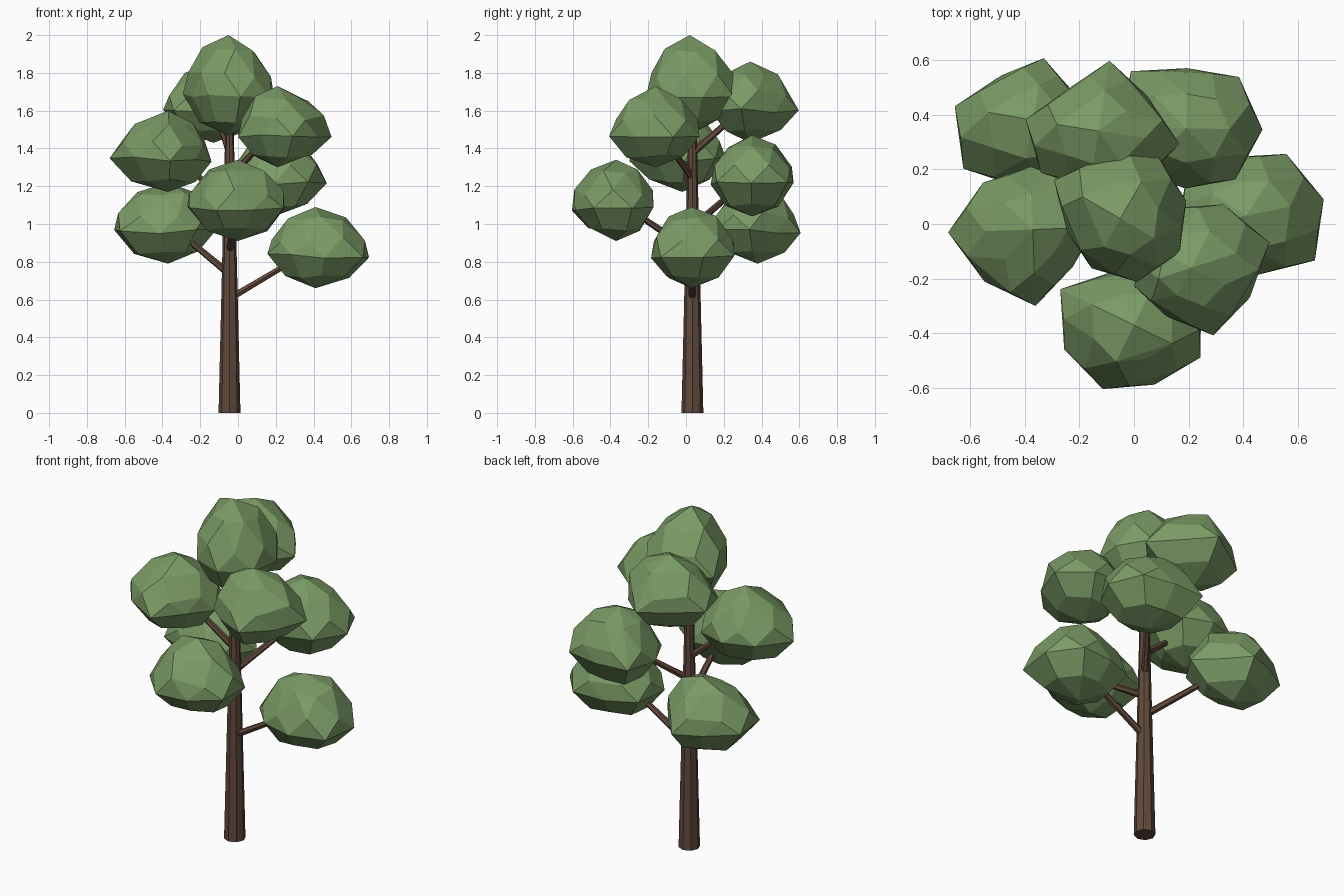
import bpy, bmesh, math, random
from mathutils import Vector

cube = bpy.data.objects.get("Cube")
if cube:
    bpy.data.objects.remove(cube)

rng = random.Random(4)


def material(name, rgb):
    mat = bpy.data.materials.new(name)
    mat.use_nodes = True
    mat.diffuse_color = (*rgb, 1)
    mat.node_tree.nodes["Principled BSDF"].inputs["Base Color"].default_value = (*rgb, 1)
    return mat


bark = material("brown bark", (0.118, 0.066, 0.044))
leaf = material("leaf green", (0.195, 0.325, 0.13))


def finish(bm, name, mat):
    bmesh.ops.recalc_face_normals(bm, faces=bm.faces)
    mesh = bpy.data.meshes.new(name)
    bm.to_mesh(mesh)
    bm.free()
    mesh.materials.append(mat)
    obj = bpy.data.objects.new(name, mesh)
    bpy.context.collection.objects.link(obj)
    return obj


def limb(name, start, end, r_start, r_end, sides):
    """Tapered round timber between two points."""
    start, end = Vector(start), Vector(end)
    axis = end - start
    bm = bmesh.new()
    bmesh.ops.create_cone(bm, cap_ends=True, segments=sides, radius1=r_start,
                          radius2=r_end, depth=axis.length)
    obj = finish(bm, name, bark)
    obj.location = (start + end) / 2
    obj.rotation_mode = 'QUATERNION'
    obj.rotation_quaternion = Vector((0, 0, 1)).rotation_difference(axis)


def foliage(name, centre, low, height, turn, radii):
    """Faceted leaf clump: a wide rim, a shoulder and rings closing to both tips."""
    middle = Vector(centre)
    rim = []
    for i, r in enumerate(radii):
        angle = math.radians(turn) + math.tau * i / len(radii)
        rim.append(Vector((math.cos(angle), math.sin(angle))) * r / 100)
    between = [(a + b) / 2 for a, b in zip(rim, rim[1:] + rim[:1])]
    # Ring points, height share, width share, height variation
    rings = [(rim, 0.14, 0.63, 0.02), (rim, 0.4, 1, 0.03),
             (between, 0.6, 0.98, 0.04), (rim, 0.85, 0.57, 0.04)]
    bm = bmesh.new()
    for tip in (low, low + height):
        bm.verts.new((*middle, tip))
    for points, level, width, vary in rings:
        for p in points:
            share = level + rng.uniform(-vary, vary)
            bm.verts.new((*(middle + p * width), low + height * share))
    hull = bmesh.ops.convex_hull(bm, input=bm.verts)
    spare = {g for g in hull["geom_interior"] + hull["geom_unused"]
             if isinstance(g, bmesh.types.BMVert)}
    bmesh.ops.delete(bm, geom=list(spare), context='VERTS')
    # Merge some triangles into broad leaf planes
    bmesh.ops.join_triangles(bm, faces=bm.faces, angle_face_threshold=0.35,
                             angle_shape_threshold=0.9)
    finish(bm, name, leaf)


# Trunk
TX, TY, TOP = -0.045, 0.034, 1.6
limb("trunk", (TX, TY, 0), (TX, TY, TOP), 0.058, 0.02, 8)

# Crown on the trunk tip
foliage("crown_foliage", (-0.05, 0.02), 1.47, 0.53, 150,
        (28, 20, 21, 24, 25, 25, 27, 24))

# Side clumps: name, centre, low, turn, rim radii in hundredths
clumps = [
    ("upper_back", (-0.13, 0.34), 1.43, 81, (26, 19, 27, 26, 21, 25, 30, 22)),
    ("upper_right", (-0.37, -0.02), 1.17, 272, (28, 20, 23, 24, 23, 25, 31, 26)),
    ("upper_left", (0.21, -0.16), 1.3, 288, (26, 24, 30, 26, 23, 20, 22, 20)),
    ("middle_back", (0.19, 0.35), 1.04, 134, (29, 24, 23, 22, 26, 28, 27, 22)),
    ("middle_front", (0, -0.37), 0.91, 154, (30, 27, 26, 23, 27, 26, 22, 21)),
    ("lower_right", (-0.37, 0.38), 0.79, 80, (23, 20, 29, 31, 25, 26, 26, 18)),
    ("lower_left", (0.41, 0.03), 0.66, 327, (30, 29, 27, 22, 26, 26, 23, 22)),
]
HEIGHT = 0.43
for name, centre, low, turn, radii in clumps:
    foliage(name + "_foliage", centre, low, HEIGHT, turn, radii)
    limb(name + "_branch", (TX, TY, low - 0.055), (*centre, low + HEIGHT / 2),
         0.02, 0.014, 6)
